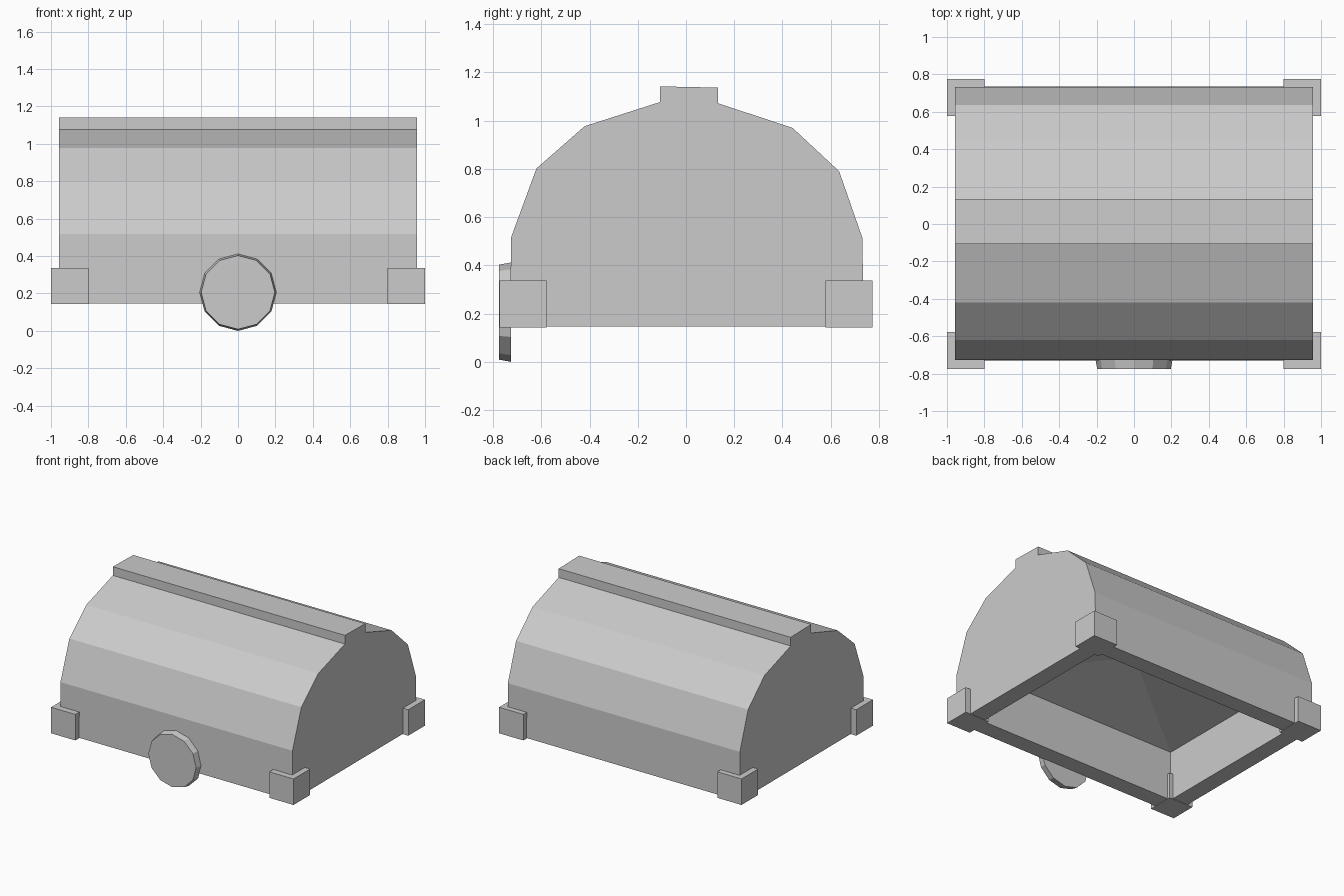
import bpy, bmesh
from math import pi
from mathutils import Matrix, Vector

if "Cube" in bpy.data.objects:
    bpy.data.objects.remove(bpy.data.objects["Cube"])


def finish(bm, name):
    bmesh.ops.recalc_face_normals(bm, faces=bm.faces)
    mesh = bpy.data.meshes.new(name)
    bm.to_mesh(mesh)
    bm.free()
    obj = bpy.data.objects.new(name, mesh)
    bpy.context.collection.objects.link(obj)
    return obj


# Barrel-shaped lid: a (y, z) profile with a raised ridge, extruded along x
profile = [(-0.73, 0.146), (-0.725, 0.517), (-0.62, 0.802), (-0.42, 0.977),
           (-0.108, 1.077), (-0.108, 1.142), (0.133, 1.137), (0.133, 1.072),
           (0.442, 0.97), (0.635, 0.79), (0.732, 0.512), (0.735, 0.146)]
bm = bmesh.new()
end = bm.faces.new([bm.verts.new((-0.957, y, z)) for y, z in profile])
ext = bmesh.ops.extrude_face_region(bm, geom=[end], use_keep_orig=True)
bmesh.ops.translate(bm, vec=(1.914, 0, 0),
                    verts=[g for g in ext["geom"] if isinstance(g, bmesh.types.BMVert)])
bmesh.ops.recalc_face_normals(bm, faces=bm.faces)

# Hollow underside: even rim, straight inner walls and a shallow peaked ceiling
bm.faces.ensure_lookup_table()
bottom = min(bm.faces, key=lambda f: f.calc_center_median().z)
bmesh.ops.inset_individual(bm, faces=[bottom], thickness=0.128, use_even_offset=True)
ceiling = bmesh.ops.extrude_discrete_faces(bm, faces=[bottom])["faces"][0]
bmesh.ops.translate(bm, vec=(0, 0, 0.372), verts=ceiling.verts)
peak = bmesh.ops.poke(bm, faces=[ceiling])["verts"]
bmesh.ops.translate(bm, vec=(0, 0, 0.17), verts=peak)
finish(bm, "lid")

# Corner brackets
for sx, side in ((-1, "left"), (1, "right")):
    for sy, end_name in ((-1, "front"), (1, "back")):
        bm = bmesh.new()
        place = (Matrix.Translation(Vector((sx * 0.9, sy * 0.676, 0.24)))
                 @ Matrix.Diagonal((0.2, 0.196, 0.194, 1)))
        bmesh.ops.create_cube(bm, size=1, matrix=place)
        finish(bm, f"corner_bracket_{end_name}_{side}")

# Twelve-sided latch disc, slightly narrower at the front
bm = bmesh.new()
bmesh.ops.create_cone(bm, cap_ends=True, segments=12, radius1=0.206, radius2=0.197,
                      depth=0.05,
                      matrix=Matrix.Translation((0, -0.75, 0.206)) @ Matrix.Rotation(pi / 2, 4, "X"))
finish(bm, "latch_disc")
